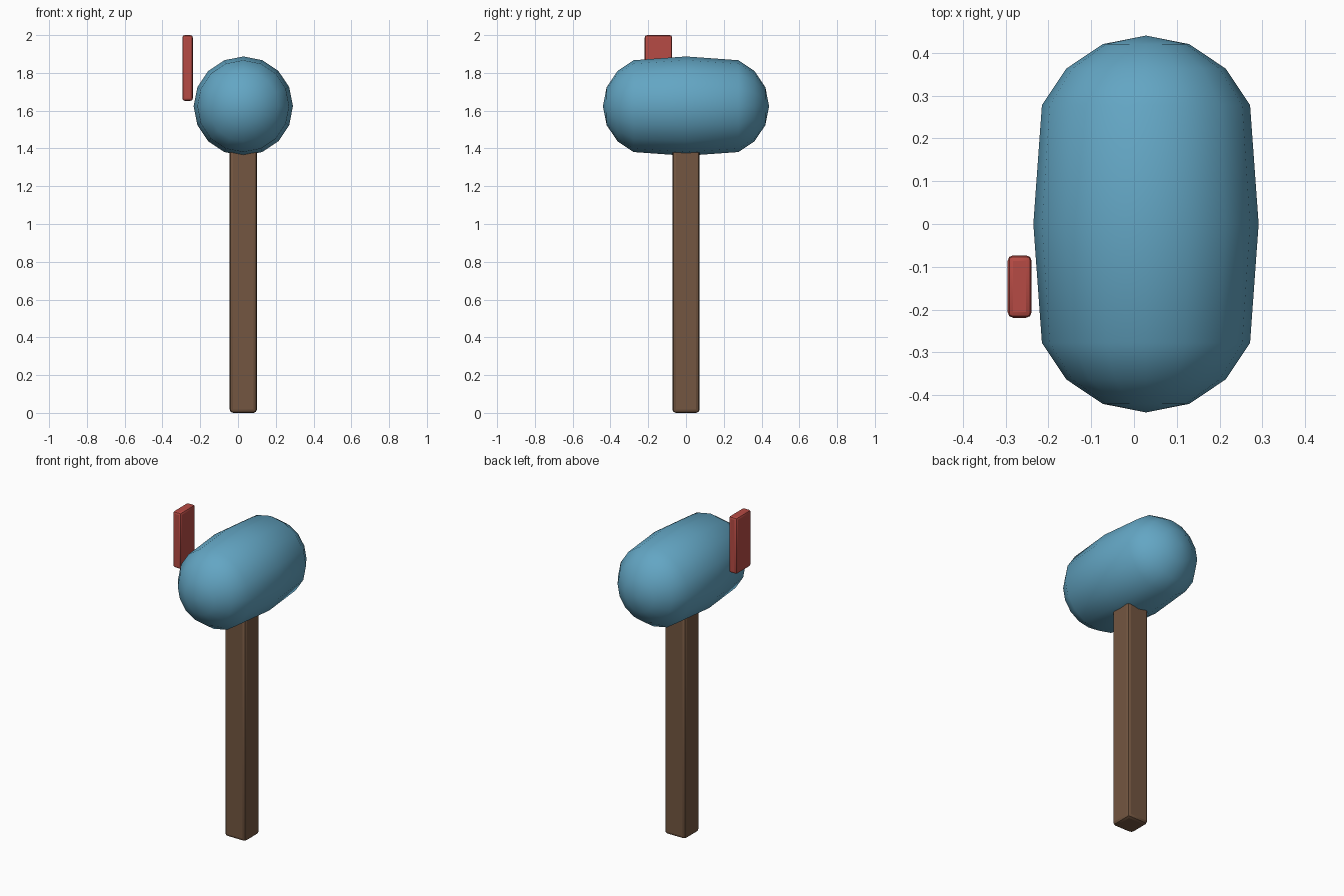
import bpy, bmesh
from math import radians
from mathutils import Matrix

default = bpy.data.objects.get("Cube")
if default:
    bpy.data.objects.remove(default, do_unlink=True)

CENTRE_X = 0.028


def material(name, rgb):
    m = bpy.data.materials.new(name)
    m.use_nodes = True
    m.diffuse_color = (*rgb, 1)
    bsdf = next(n for n in m.node_tree.nodes if n.type == 'BSDF_PRINCIPLED')
    bsdf.inputs["Base Color"].default_value = (*rgb, 1)
    return m


def finish(name, bm, location, mat, angle):
    bmesh.ops.recalc_face_normals(bm, faces=bm.faces)
    mesh = bpy.data.meshes.new(name)
    bm.to_mesh(mesh)
    bm.free()
    mesh.materials.append(mat)
    obj = bpy.data.objects.new(name, mesh)
    obj.location = location
    bpy.context.collection.objects.link(obj)
    bpy.ops.object.select_all(action='DESELECT')
    obj.select_set(True)
    bpy.context.view_layer.objects.active = obj
    bpy.ops.object.shade_smooth_by_angle(angle=radians(angle))
    return obj


def rounded_box(name, low, high, bevel, mat):
    size = [h - l for l, h in zip(low, high)]
    middle = [(h + l) / 2 for l, h in zip(low, high)]
    bm = bmesh.new()
    bmesh.ops.create_cube(bm, size=1, matrix=Matrix.Diagonal((*size, 1)))
    bmesh.ops.bevel(bm, geom=bm.edges[:], offset=bevel, segments=2,
                    profile=0.5, affect='EDGES')
    return finish(name, bm, middle, mat, 20)


blue = material("blue paint", (0.125, 0.38, 0.55))
brown = material("brown wood", (0.172, 0.093, 0.052))
red = material("red paint", (0.47, 0.07, 0.058))

# Body: a sphere with poles front and back, its two halves pulled apart
bm = bmesh.new()
bmesh.ops.create_uvsphere(bm, u_segments=16, v_segments=8, radius=0.263,
                          matrix=Matrix.Rotation(radians(90), 4, 'X'))
for v in bm.verts:
    if abs(v.co.y) > 0.01:
        v.co.y += 0.177 if v.co.y > 0 else -0.177
finish("mailbox_body", bm, (CENTRE_X, 0, 1.624), blue, 40)

# Post, running up into the body
rounded_box("post", (CENTRE_X - 0.072, -0.072, 0), (CENTRE_X + 0.072, 0.072, 1.5),
            0.018, brown)

# Signal flag beside the body
rounded_box("flag", (-0.295, -0.219, 1.652), (-0.239, -0.073, 2), 0.013, red)
